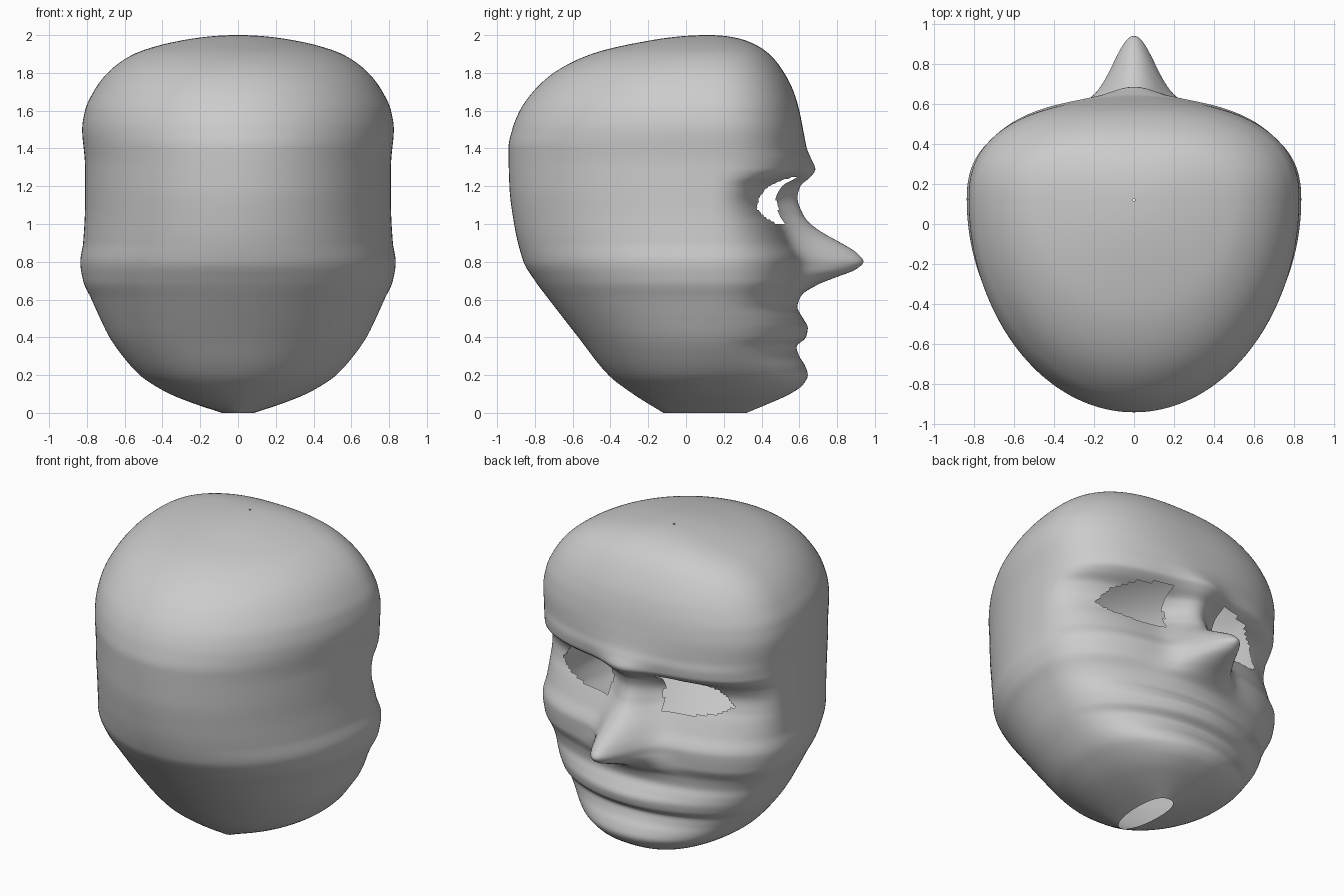
import bpy, bmesh, math

if "Cube" in bpy.data.objects:
    bpy.data.objects.remove(bpy.data.objects["Cube"])

POLE_Y = 0.12   # the head's vertical axis
FRONT_SEGS, BACK_SEGS = 160, 80


def curve(points):
    """Monotone cubic through (z, value); sqrt spacing keeps the crown round."""
    pts = sorted((math.sqrt(2 - z), v) for z, v in points)
    u = [p[0] for p in pts]
    v = [p[1] for p in pts]
    d = [(v[i + 1] - v[i]) / (u[i + 1] - u[i]) for i in range(len(u) - 1)]
    m = [d[0]] + [2 * a * b / (a + b) if a * b > 0 else 0
                  for a, b in zip(d, d[1:])] + [d[-1]]

    def value(z):
        t = math.sqrt(max(0, 2 - z))
        i = max([k for k in range(len(d)) if u[k] <= t], default=0)
        h = u[i + 1] - u[i]
        s = (t - u[i]) / h
        return ((2*s**3 - 3*s*s + 1) * v[i] + (s**3 - 2*s*s + s) * h * m[i]
                + (3*s*s - 2*s**3) * v[i + 1] + (s**3 - s*s) * h * m[i + 1])
    return value


# Half width of the head
width = curve([(2, .006), (1.98, .25), (1.95, .40), (1.9, .55), (1.8, .69), (1.7, .765),
               (1.6, .81), (1.5, .825), (1.3, .81), (1.1, .81), (.9, .82), (.8, .835),
               (.7, .82), (.6, .775), (.5, .73), (.4, .68), (.3, .61), (.2, .52),
               (.15, .45), (.1, .36), (.05, .235), (0, .085)])
# Back of the skull
back = curve([(2, .114), (1.97, -.2), (1.9, -.5), (1.8, -.7), (1.7, -.81), (1.6, -.88),
              (1.5, -.92), (1.4, -.94), (1.2, -.935), (1, -.91), (.8, -.86), (.7, -.8),
              (.6, -.725), (.4, -.57), (.2, -.41), (.1, -.28), (0, -.12)])
# Centre line of the face: forehead, brow, nose, lips, chin
centre = curve([(2, .126), (1.97, .32), (1.9, .44), (1.8, .52), (1.7, .57), (1.6, .60),
                (1.5, .62), (1.4, .64), (1.34, .665), (1.29, .685), (1.25, .66),
                (1.2, .605), (1.14, .59), (1.05, .62), (1, .66), (.95, .73), (.9, .82),
                (.85, .90), (.8, .94), (.76, .90), (.72, .80), (.68, .70), (.62, .61),
                (.56, .59), (.5, .62), (.45, .645), (.4, .635), (.35, .585), (.3, .60),
                (.25, .63), (.2, .645), (.15, .62), (.1, .55), (.05, .44), (0, .32)])
# Sides of the face: brow ridge, eye sockets, cheeks, jaw
side = curve([(2, .126), (1.97, .32), (1.9, .44), (1.8, .52), (1.7, .57), (1.6, .60),
              (1.5, .615), (1.4, .62), (1.34, .63), (1.29, .625), (1.25, .58),
              (1.2, .49), (1.12, .45), (1.05, .47), (1, .50), (.9, .55), (.8, .60),
              (.7, .595), (.62, .56), (.56, .55), (.5, .57), (.45, .58), (.4, .575),
              (.35, .545), (.3, .555), (.2, .59), (.1, .51), (.05, .42), (0, .32)])
# How far the centre line features spread sideways
spread = curve([(2, .3), (1.45, .3), (1.29, .16), (1.12, .15), (.8, .145), (.7, .18),
                (.62, .3), (.55, .38), (.4, .4), (.2, .36), (0, .4)])

# Outline of one eye opening (x, z)
EYE = [(.61, 1.08), (.53, 1.18), (.40, 1.24), (.2, 1.25), (.18, 1.1),
       (.2, 1.0), (.35, .995), (.53, 1.035)]


def in_eye(x, z):
    x, inside = abs(x), False
    for (x1, z1), (x2, z2) in zip(EYE, EYE[1:] + EYE[:1]):
        if (z1 > z) != (z2 > z) and x < x1 + (z - z1) * (x2 - x1) / (z2 - z1):
            inside = not inside
    return inside


def ring(z):
    w, b, c, s, g = (f(z) for f in (width, back, centre, side, spread))
    pts = []
    for i in range(FRONT_SEGS):          # squarer face half
        a = math.pi * i / FRONT_SEGS
        n = 2.45
        r = (abs(math.cos(a))**n + math.sin(a)**n) ** (-1 / n)
        x = w * r * math.cos(a)
        reach = s + (c - s) * math.exp(-(x / g)**2)
        pts.append((x, POLE_Y + (reach - POLE_Y) * r * math.sin(a), z))
    for i in range(BACK_SEGS):           # elliptical skull half
        a = math.pi * (1 + i / BACK_SEGS)
        pts.append((w * math.cos(a), POLE_Y + (POLE_Y - b) * math.sin(a), z))
    return pts


# Rows: fine and even up the face, bunched toward the crown
heights = [i * .0125 for i in range(144)]
heights += [2 - .2 * (1 - i / 36)**2 for i in range(37)]

bm = bmesh.new()
rows = [[bm.verts.new(p) for p in ring(z)] for z in heights]
for lo, hi in zip(rows, rows[1:]):
    for i in range(len(lo)):
        j = (i + 1) % len(lo)
        bm.faces.new((lo[i], lo[j], hi[j], hi[i]))

# Eye openings
holes = []
for f in bm.faces:
    p = f.calc_center_median()
    if p.y > 0 and in_eye(p.x, p.z):
        holes.append(f)
bmesh.ops.delete(bm, geom=holes, context='FACES')
for f in bm.faces:
    f.smooth = True

mesh = bpy.data.meshes.new("head_shell")
bm.to_mesh(mesh)
bm.free()
head = bpy.data.objects.new("head_shell", mesh)
bpy.context.collection.objects.link(head)

grey = bpy.data.materials.new("light_grey")
grey.diffuse_color = (.6, .6, .6, 1)
grey.use_nodes = True
grey.node_tree.nodes["Principled BSDF"].inputs["Base Color"].default_value = grey.diffuse_color
mesh.materials.append(grey)
